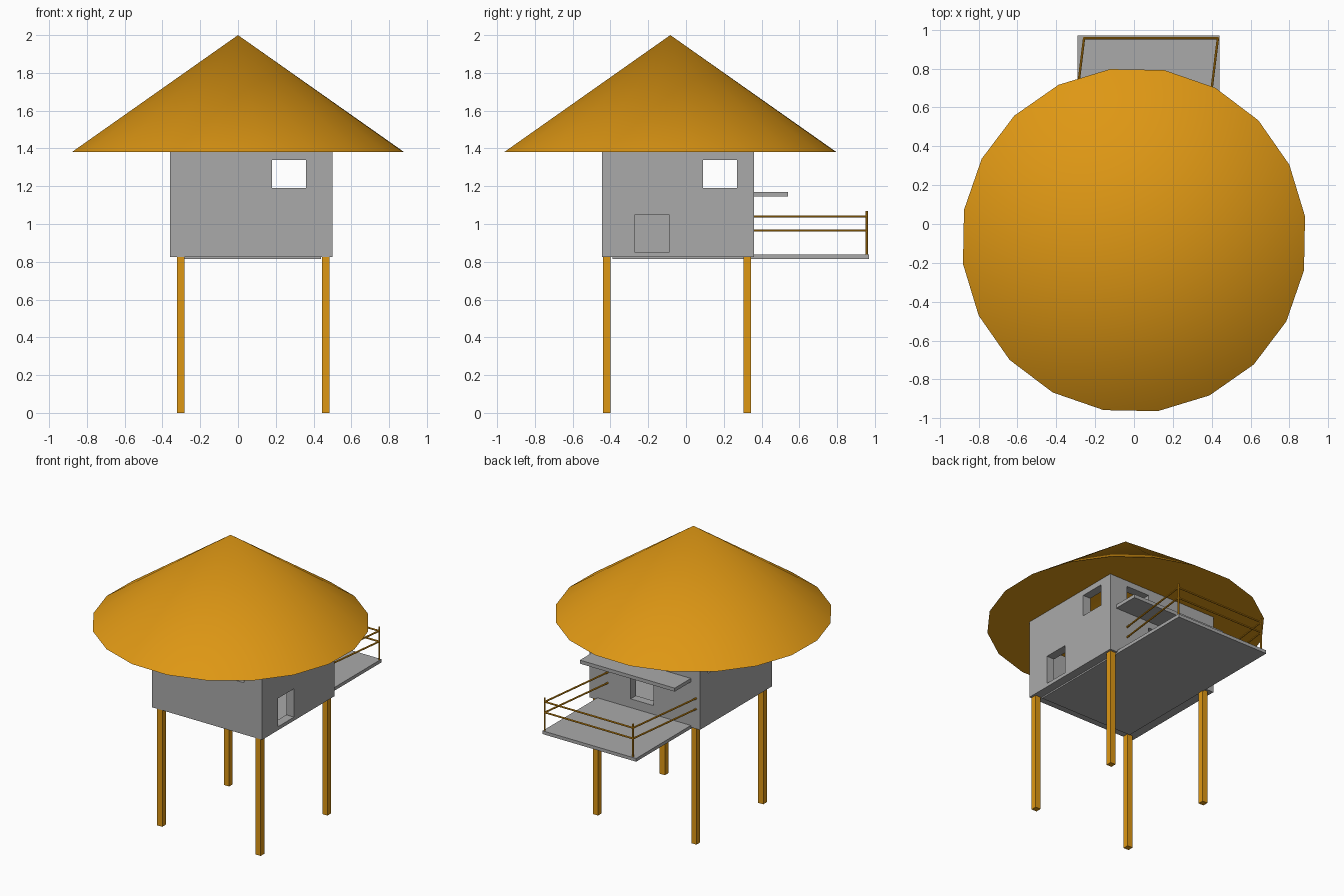
import bpy
import bmesh
from math import radians
from mathutils import Matrix, Vector

cube = bpy.data.objects.get("Cube")
if cube:
    bpy.data.objects.remove(cube, do_unlink=True)


def material(name, rgb):
    mat = bpy.data.materials.new(name)
    mat.use_nodes = True
    mat.diffuse_color = (*rgb, 1)
    mat.node_tree.nodes["Principled BSDF"].inputs["Base Color"].default_value = (*rgb, 1)
    return mat


GREY = material("grey", (0.40, 0.40, 0.40))
ORANGE = material("orange", (0.73, 0.31, 0.007))


def finish(name, bm, mat):
    mesh = bpy.data.meshes.new(name)
    bm.to_mesh(mesh)
    bm.free()
    mesh.materials.append(mat)
    obj = bpy.data.objects.new(name, mesh)
    bpy.context.collection.objects.link(obj)
    return obj


def box(name, x, y, z, mat):
    """Box from (low, high) ranges on each axis."""
    bm = bmesh.new()
    bmesh.ops.create_cube(bm, size=1)
    size = [r[1] - r[0] for r in (x, y, z)]
    mid = Vector([(r[0] + r[1]) / 2 for r in (x, y, z)])
    bmesh.ops.scale(bm, vec=size, verts=bm.verts)
    bmesh.ops.translate(bm, vec=mid, verts=bm.verts)
    return finish(name, bm, mat)


def bar(name, start, end, radius=0.006):
    """Thin round bar between two points."""
    a, b = Vector(start), Vector(end)
    bm = bmesh.new()
    turn = (b - a).to_track_quat('Z', 'Y').to_matrix().to_4x4()
    bmesh.ops.create_cone(bm, cap_ends=True, segments=8, radius1=radius, radius2=radius,
                          depth=(b - a).length, matrix=Matrix.Translation((a + b) / 2) @ turn)
    return finish(name, bm, ORANGE)


def activate(obj):
    bpy.ops.object.select_all(action='DESELECT')
    obj.select_set(True)
    bpy.context.view_layer.objects.active = obj


# Hollow cabin with window openings
X, Y, Z = (-0.36, 0.5), (-0.445, 0.36), (0.825, 1.38)
T = 0.06
HIGH, LOW = (1.19, 1.34), (0.85, 1.05)
cabin = box("cabin_walls", X, Y, Z, GREY)
cuts = [
    ((X[0] + T, X[1] - T), (Y[0] + T, Y[1] - T), (0.7, 1.5)),   # room
    ((0.18, 0.36), (-0.6, 0.5), HIGH),                          # front and back windows
    ((-0.5, 0.6), (0.09, 0.27), HIGH),                          # side windows
    ((0.4, 0.6), (-0.27, -0.09), LOW),                          # low side opening
    ((0.0, 0.18), (0.2, 0.5), (0.90, 1.10)),                    # low back opening
]
for cut in cuts:
    cutter = box("cutter", *cut, GREY)
    cutter.hide_render = True
    activate(cabin)
    mod = cabin.modifiers.new("opening", 'BOOLEAN')
    mod.operation, mod.solver, mod.object = 'DIFFERENCE', 'EXACT', cutter
    bpy.ops.object.modifier_apply(modifier=mod.name)
    bpy.data.objects.remove(cutter, do_unlink=True)

# Floor running out into the balcony, and the canopy above it
box("floor_and_balcony", (-0.29, 0.44), (-0.39, 0.97), (0.815, 0.838), GREY)
box("balcony_canopy", (-0.29, 0.45), (0.35, 0.54), (1.145, 1.17), GREY)

# Stilts
for side, x in (("right", -0.303), ("left", 0.465)):
    for end, y in (("front", -0.42), ("back", 0.325)):
        box(f"{end}_{side}_stilt", (x - 0.02, x + 0.02), (y - 0.02, y + 0.02), (0, 0.826), ORANGE)

# Balcony railing; the side rails run slightly askew to the wall
RAIL_Y = 0.957
for side, x in (("right", -0.257), ("left", 0.432)):
    bar(f"{side}_rail_post", (x, RAIL_Y, 0.83), (x, RAIL_Y, 1.068))
    for level, z in (("lower", 0.965), ("upper", 1.04)):
        bar(f"{side}_{level}_rail", (x, RAIL_Y, z), (x - 0.075, Y[1] - 0.01, z))
for level, z in (("lower", 0.965), ("upper", 1.04)):
    bar(f"back_{level}_rail", (-0.257, RAIL_Y, z), (0.432, RAIL_Y, z))

# Conical roof with a flat eave, open above the room
bm = bmesh.new()
bmesh.ops.create_cone(bm, cap_ends=True, segments=20, radius1=0.889, radius2=0, depth=0.62)
bmesh.ops.remove_doubles(bm, verts=bm.verts, dist=0.001)
first = next(v for v in bm.verts if v.co.z < 0).co
start = first.to_2d().angle_signed(Vector((1, 0)))
bmesh.ops.rotate(bm, verts=bm.verts, matrix=Matrix.Rotation(radians(7.9) - start, 3, 'Z'))
bmesh.ops.translate(bm, verts=bm.verts, vec=(0, -0.083, 1.69))
eave = max(bm.faces, key=lambda f: len(f.verts))
bmesh.ops.inset_individual(bm, faces=[eave], thickness=0.5)
bmesh.ops.translate(bm, verts=eave.verts, vec=(0.07, 0.04, 0))
bmesh.ops.delete(bm, geom=[eave], context='FACES_ONLY')
roof = finish("roof", bm, ORANGE)
activate(roof)
bpy.ops.object.shade_smooth_by_angle(angle=radians(30))
